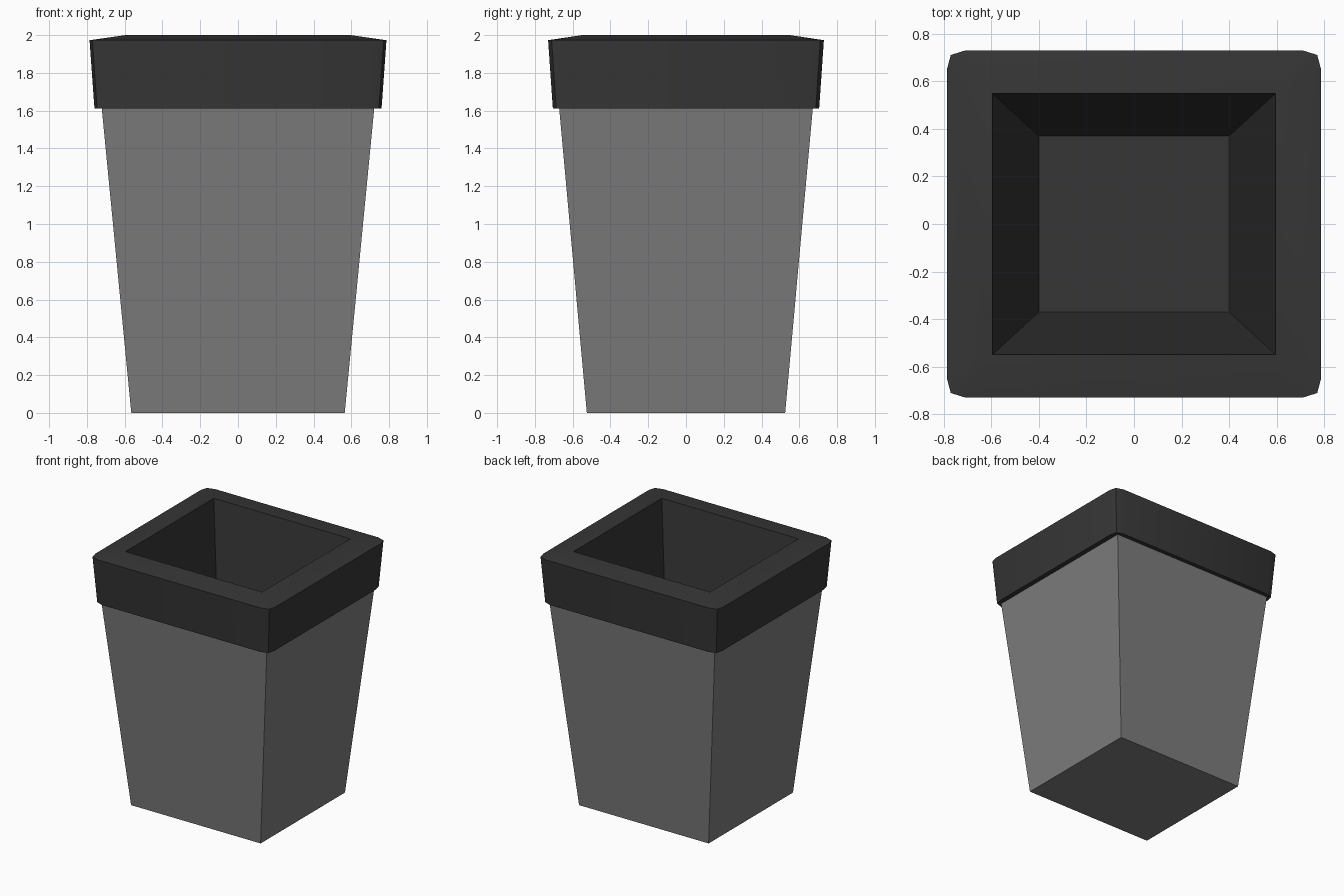
import bpy, bmesh, math

if "Cube" in bpy.data.objects:
    bpy.data.objects.remove(bpy.data.objects["Cube"])


def material(name, v):
    m = bpy.data.materials.new(name)
    m.diffuse_color = (v, v, v, 1)
    m.use_nodes = True
    m.node_tree.nodes["Principled BSDF"].inputs["Base Color"].default_value = m.diffuse_color
    return m


grey = material("mid grey", 0.205)
dark = material("charcoal", 0.037)


def loop_points(hx, hy, z, c):
    """Rectangle with two-segment corners; c = corner size (0 = sharp)."""
    corner = [(0, c), (0.2 * c, 0.25 * c), (c, 0)]  # insets from the corner
    pts = []
    for sx, sy in ((1, 1), (-1, 1), (-1, -1), (1, -1)):
        seq = corner if sx * sy > 0 else corner[::-1]
        pts += [(sx * (hx - a), sy * (hy - b), z) for a, b in seq]
    return pts


def loft(name, loops, mat, cap_first=False, cap_last=False):
    bm = bmesh.new()
    rings = [[bm.verts.new(p) for p in loop_points(*l)] for l in loops]
    for r0, r1 in zip(rings, rings[1:]):
        n = len(r0)
        for i in range(n):
            j = (i + 1) % n
            bm.faces.new((r0[i], r0[j], r1[j], r1[i]))
    if cap_first:
        bm.faces.new(rings[0][::-1])
    if cap_last:
        bm.faces.new(rings[-1])
    bmesh.ops.remove_doubles(bm, verts=bm.verts, dist=1e-5)
    me = bpy.data.meshes.new(name)
    bm.to_mesh(me)
    bm.free()
    ob = bpy.data.objects.new(name, me)
    bpy.context.collection.objects.link(ob)
    me.materials.append(mat)
    return ob


# Tapered outer body
loft("planter_body", [(0.565, 0.525, 0, 0), (0.722, 0.672, 1.62, 0)],
     grey, cap_first=True)

# Rim: underside, flared side, gently sloping top
rim = loft("rim", [(0.715, 0.665, 1.612, 0), (0.76, 0.705, 1.612, 0.07),
                   (0.786, 0.73, 1.973, 0.075), (0.596, 0.55, 2.0, 0)], dark)
bpy.context.view_layer.objects.active = rim
rim.select_set(True)
bpy.ops.object.shade_smooth_by_angle(angle=math.radians(30))

# Inner walls and floor of the hollow
loft("inner_lining", [(0.596, 0.55, 2.0, 0), (0.40, 0.37, 0.04, 0)],
     dark, cap_last=True)
